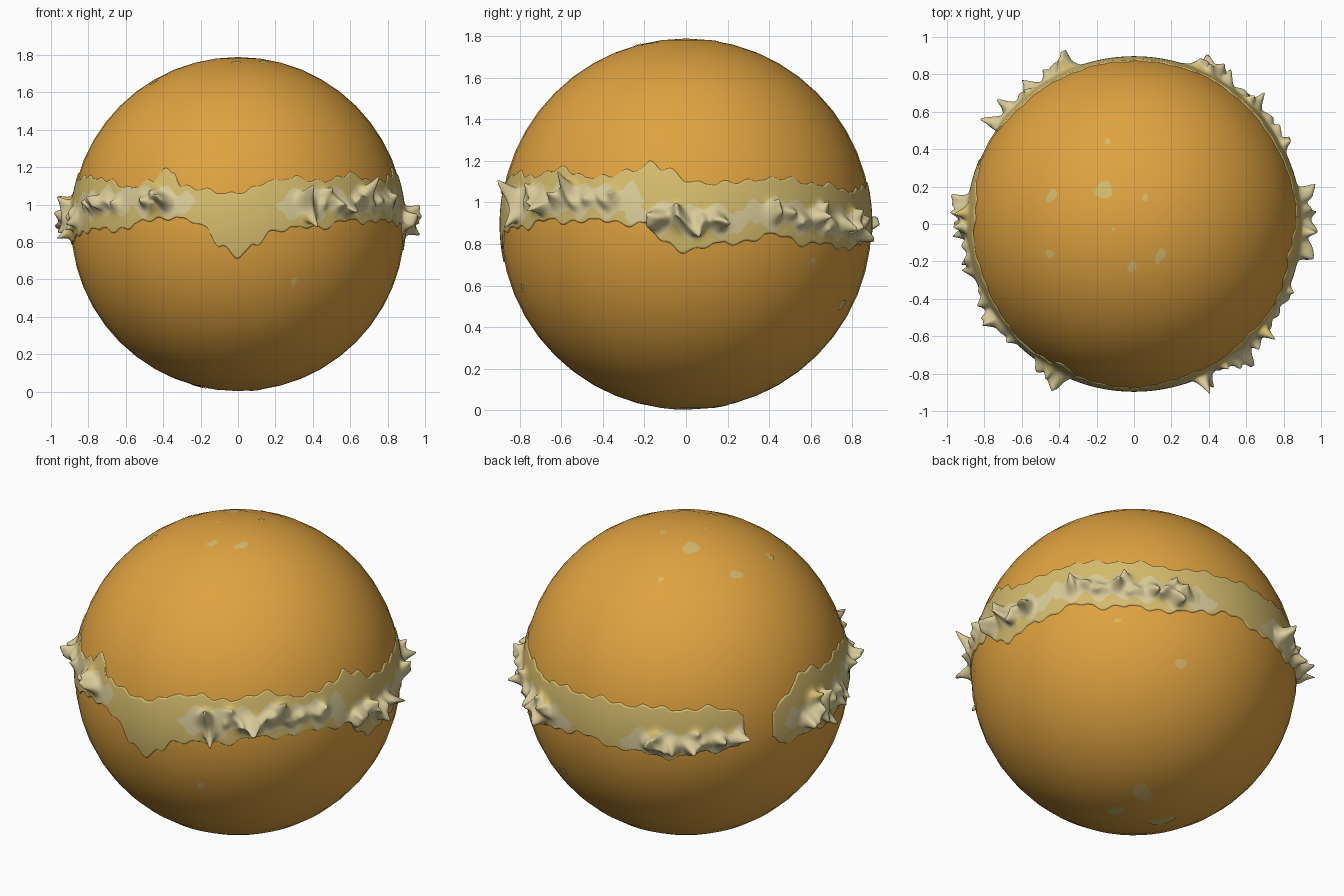
import bpy, bmesh, math, random
from mathutils import Vector

if "Cube" in bpy.data.objects:
    bpy.data.objects.remove(bpy.data.objects["Cube"])

random.seed(7)
R, C = 0.893, 0.896            # ball radius and centre height


def material(name, col):
    m = bpy.data.materials.new(name)
    m.diffuse_color = (*col, 1)
    m.use_nodes = True
    m.node_tree.nodes["Principled BSDF"].inputs["Base Color"].default_value = m.diffuse_color
    return m


ORANGE = material("amber orange", (0.74, 0.365, 0.052))
OLIVE = material("straw yellow", (0.66, 0.50, 0.15))
PALE = material("pale cream", (0.70, 0.60, 0.32))


def finish(name, bm, mats):
    me = bpy.data.meshes.new(name)
    bm.to_mesh(me)
    bm.free()
    for m in mats:
        me.materials.append(m)
    for p in me.polygons:
        p.use_smooth = True
    ob = bpy.data.objects.new(name, me)
    bpy.context.collection.objects.link(ob)
    return ob


# Main ball
bm = bmesh.new()
bmesh.ops.create_uvsphere(bm, u_segments=48, v_segments=24, radius=R)
bmesh.ops.translate(bm, verts=bm.verts, vec=(0, 0, C))
finish("ball", bm, [ORANGE])

# Band outline: azimuth in degrees, top height, bottom height
KEYS = [(157, 1.00, 0.86), (161, 1.05, 0.80), (172, 1.17, 0.80), (185, 1.14, 0.80), (206, 1.15, 0.86),
        (228, 1.10, 0.87), (238, 1.12, 0.92), (242, 1.19, 0.93), (246, 1.18, 0.93), (250, 1.10, 0.92),
        (259, 1.07, 0.88), (264, 1.07, 0.78), (270, 1.07, 0.71), (276, 1.08, 0.78), (281, 1.13, 0.86),
        (290, 1.15, 0.87), (298, 1.12, 0.88), (312, 1.16, 0.91), (334, 1.12, 0.91), (343, 1.16, 0.90),
        (348, 1.20, 0.89), (353, 1.16, 0.80), (360, 1.11, 0.77), (373, 1.09, 0.80), (387, 1.12, 0.84),
        (402, 1.10, 0.80), (424, 1.06, 0.78), (445, 1.08, 0.84), (465, 1.08, 0.81), (480, 1.08, 0.79),
        (496, 1.08, 0.83), (503, 1.06, 0.85), (506, 1.02, 0.90)]
# Raised clumps: start, end azimuth, height at start, height at end, ridge size
CLUMPS = [(171, 197, 0.92, 0.95, 0.03), (203, 224, 0.99, 1.02, 0.025), (234, 246, 1.03, 1.01, 0.05),
          (292, 297, 1.00, 1.00, 0.03), (300, 338, 1.01, 1.01, 0.025), (350, 371, 0.92, 0.91, 0.045),
          (387, 432, 0.95, 0.87, 0.025), (470, 505, 0.87, 0.89, 0.025)]
# Main spikes: azimuth, base height, length, lean up, lean sideways
SPIKES = [(176, 1.00, .08, .5, .2), (181, 0.98, .09, .8, 0), (183, 0.86, .08, -.5, .2), (192, 0.90, .06, -.7, .4),
          (173, 0.88, .05, -.4, -.6), (243, 1.02, .05, .3, .3), (294, 1.02, .09, .9, 0),
          (295, 0.95, .10, -1., .2), (320, 1.05, .09, 1.0, .3), (351, 0.93, .06, .3, -.6),
          (357, 0.95, .07, .7, .1), (363, 0.88, .08, -.6, .2), (370, 0.90, .07, 0., .7),
          (388, 0.97, .06, .8, 0.), (404, 0.92, .07, .1, .3), (417, 0.89, .06, -.4, .3),
          (425, 0.85, .08, -.7, .5), (473, 0.87, .07, .2, -.5), (480, 0.86, .05, -.6, .2),
          (497, 0.89, .07, .4, .2), (503, 0.90, .07, .1, .7)]
for a0, a1, z0, z1, size in CLUMPS:      # extra small random spikes on each ridge
    for i in range(int((a1 - a0) / 4)):
        t = random.random()
        SPIKES.append((a0 + t * (a1 - a0), z0 + t * (z1 - z0) + random.uniform(-.04, .05),
                       random.uniform(.025, .06), random.uniform(-.9, 1.), random.uniform(-.6, .6)))


def smooth(t):
    t = max(0.0, min(1.0, t))
    return t * t * (3 - 2 * t)


def band_limits(a):
    for k, n in zip(KEYS, KEYS[1:]):
        if a <= n[0]:
            break
    t = smooth((a - k[0]) / (n[0] - k[0]))
    fade = min(1, (a - 157) / 6, (506 - a) / 6)
    w = lambda p: max(-.4, math.sin(a * .55 + p) * math.sin(a * .23 + 2 * p)) * .022 * fade
    return k[1] + t * (n[1] - k[1]) + w(0.6), k[2] + t * (n[2] - k[2]) - w(2.1)


def ridge(a, z):
    """Height of the raised ridge and closeness to a clump."""
    h = near = 0.0
    for a0, a1, z0, z1, size in CLUMPS:
        t = (a - a0) / (a1 - a0)
        zc = z0 + max(0, min(1, t)) * (z1 - z0) + .012 * math.sin(a * .5)
        end = smooth((a - a0 + 2) / 4) * smooth((a1 + 2 - a) / 4)
        lump = .75 + .35 * math.sin(a * 1.1 + z * 30)
        h = max(h, end * size * lump * math.exp(-((z - zc) / .03) ** 2))
        out = max(a0 - 5 - a, a - a1 - 5, 0) * .012
        near = max(near, 1 - (abs(z - zc) / (.065 + .02 * math.sin(a * .7))) - out / .05)
    return h, near


# Goo band: grid following the outline, raised into ridges and pulled into spikes
bm = bmesh.new()
COLS, ROWS = 760, 44
grid, pale = [], {}
for i in range(COLS + 1):
    a = 157 + 349 * i / COLS
    top, bot = band_limits(a)
    ar = math.radians(a)
    local = [s for s in SPIKES if abs(s[0] - a) < 6]
    col = []
    for j in range(ROWS + 1):
        z = bot + (top - bot) * j / ROWS
        edge = j in (0, ROWS) or i in (0, COLS)
        h, near = ridge(a, z)
        lift = -.005 if edge else .004 + h
        dz = z - C
        rad = math.sqrt(R * R - dz * dz)
        n = Vector((rad * math.cos(ar), rad * math.sin(ar), dz)) / R
        tang = Vector((-math.sin(ar), math.cos(ar), 0))
        p = n * (R + lift)
        if not edge:
            for sa, sz, ln, up, side in local:
                d = math.hypot(math.radians(a - sa) * R, z - sz) / .024
                if d < 3:
                    f = math.exp(-d ** 1.4)
                    p += (n + Vector((0, 0, up)) + tang * side).normalized() * ln * 1.1 * f
        flat = math.hypot(p.x, p.y)
        if flat > 1:
            p.x, p.y = p.x / flat, p.y / flat
        v = bm.verts.new(p + Vector((0, 0, C)))
        pale[v] = near > 0
        col.append(v)
    grid.append(col)
for ca, cb in zip(grid, grid[1:]):
    for j in range(ROWS):
        f = bm.faces.new((ca[j], cb[j], cb[j + 1], ca[j + 1]))
        f.material_index = int(sum(pale[v] for v in f.verts) >= 2)
finish("goo_band", bm, [OLIVE, PALE])


# Small splash spots, placed by direction from the ball centre
def spot(bm, d, size, stretch, turn):
    d = d.normalized()
    u = d.orthogonal().normalized()
    w = d.cross(u)
    u, w = u * math.cos(turn) + w * math.sin(turn), w * math.cos(turn) - u * math.sin(turn)
    ring = []
    for k in range(14):
        t = k * math.tau / 14
        r = size * (1 + .18 * math.sin(2 * t + turn * 5) + .1 * math.sin(3 * t))
        q = d * R + u * r * math.cos(t) * stretch + w * r * math.sin(t)
        ring.append(bm.verts.new(q.normalized() * (R + .002) + Vector((0, 0, C))))
    mid = bm.verts.new(d * (R + .003) + Vector((0, 0, C)))
    for k in range(14):
        bm.faces.new((mid, ring[k], ring[(k + 1) % 14]))


def view_dir(sx, sy, az, el):
    """Point on the ball seen at screen offset sx, sy from a view angle."""
    az, el = math.radians(az), math.radians(el)
    f = Vector((math.cos(az) * math.cos(el), math.sin(az) * math.cos(el), math.sin(el)))
    r = Vector((-math.sin(az), math.cos(az), 0))
    return r * sx + f.cross(r) * sy + f * math.sqrt(max(0, R * R - sx * sx - sy * sy))


bm = bmesh.new()
for x, y, s, st, tr in [(-.44, .15, .03, 1.2, .5), (-.16, .18, .042, 1.3, 2.2), (.06, .14, .018, 1, 0),
                        (-.45, -.16, .023, 1.2, 1), (-.01, -.23, .027, 1, .3), (.14, -.17, .025, 1.7, .6),
                        (-.14, .44, .015, 1, 0), (-.11, -.03, .01, 1, 0)]:
    spot(bm, view_dir(x, y, -90, 90), s, st, tr)
for x, y, s in [(.04, -.66, .055), (-.1, -.76, .04), (.16, -.81, .055), (.23, .05, .028), (-.12, .28, .014)]:
    spot(bm, view_dir(x, y, 52, -30), s, 1.2, x * 9)
spot(bm, view_dir(.30, .59 - C, -90, 0), .018, 1.3, 0)
finish("splash_spots", bm, [OLIVE])
